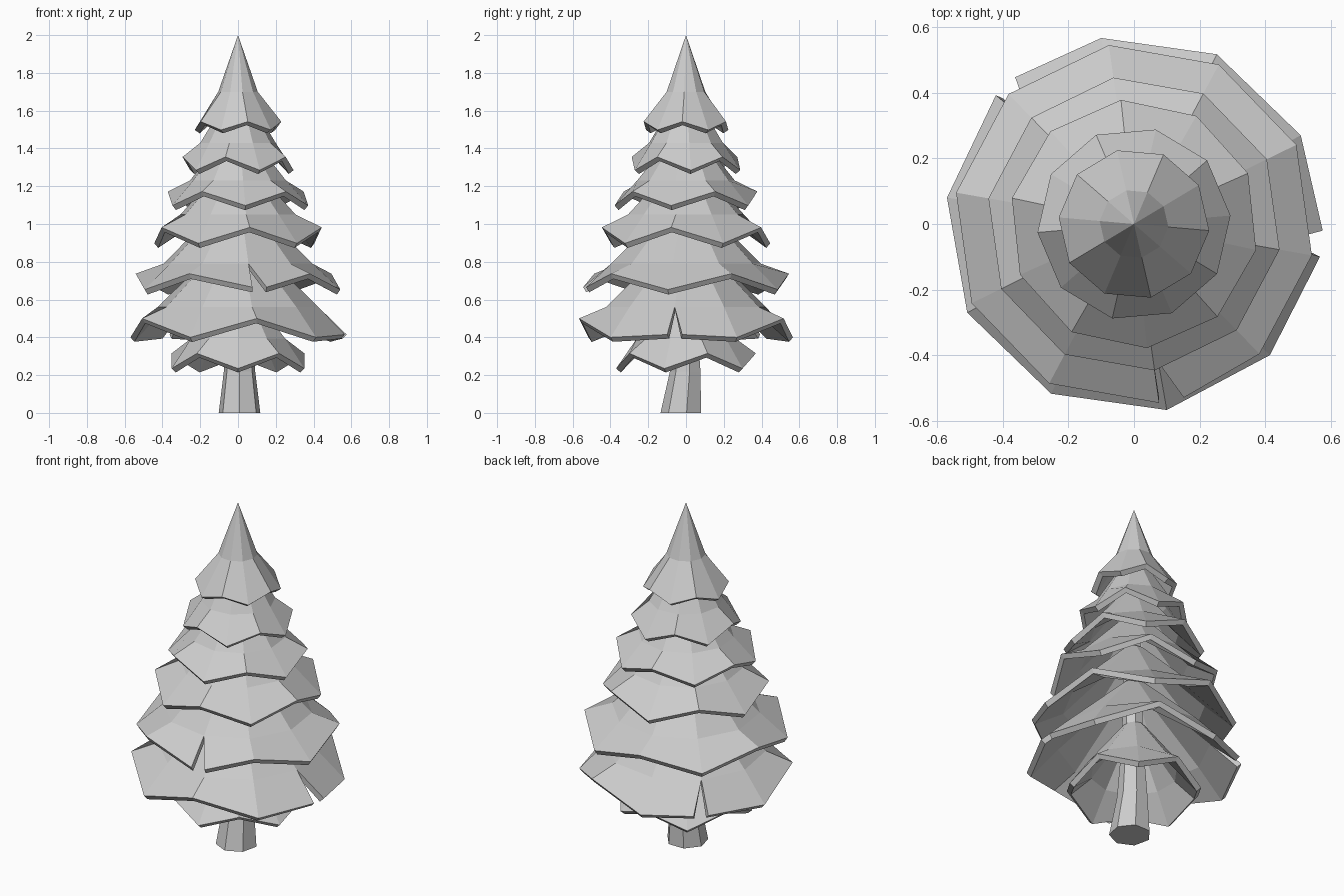
import bpy, bmesh
from math import radians, cos, sin

if "Cube" in bpy.data.objects:
    bpy.data.objects.remove(bpy.data.objects["Cube"])

SIDES = 10
SLIT = radians(4)


def polar(r, a, z):
    return (r * cos(a), r * sin(a), z)


def finish(bm, name):
    bmesh.ops.recalc_face_normals(bm, faces=bm.faces)
    mesh = bpy.data.meshes.new(name)
    bm.to_mesh(mesh)
    bm.free()
    obj = bpy.data.objects.new(name, mesh)
    bpy.context.collection.objects.link(obj)
    return obj


def branch_tier(name, start, first_up, top, kink, rim, wave, slits=()):
    """Faceted skirt: steep cone, flared zigzag rim, optional V slits (side -> centre angle)."""
    slits = dict(slits)
    bm = bmesh.new()
    uppers, kinks, rims = [], [], []
    tip = bm.verts.new((0, 0, top[1])) if top[0] == 0 else None
    for i in range(SIDES):
        a = radians(start + 36 * i)
        up = (i % 2 == 0) == first_up
        z = rim[1] + (wave if up else -wave)
        uppers.append(tip or bm.verts.new(polar(top[0], a, top[1])))
        kinks.append(bm.verts.new(polar(kink[0], a, kink[1])))
        if i in slits:
            c = radians(slits[i])
            zs = rim[1] - wave * 0.7
            rims.append([bm.verts.new(polar(rim[0], c + s, zs)) for s in (-SLIT, SLIT)])
        else:
            v = bm.verts.new(polar(rim[0], a, z))
            rims.append([v, v])
    for i in range(SIDES):
        j = (i + 1) % SIDES
        if tip:
            bm.faces.new((tip, kinks[i], kinks[j]))
        else:
            bm.faces.new((uppers[i], kinks[i], kinks[j], uppers[j]))
        bm.faces.new((kinks[i], rims[i][1], rims[j][0], kinks[j]))
    obj = finish(bm, name)
    # Thickness grows inward, leaving the underside hollow
    mod = obj.modifiers.new("thickness", 'SOLIDIFY')
    mod.thickness = 0.032
    mod.offset = -1
    return obj


# Branch tiers: start angle, first vertex raised, upper ring, kink ring, rim (r, z), zigzag, slits
tiers = [
    (-5, True, (0, 2.0), (0.105, 1.70), (0.23, 1.52), 0.022, ()),
    (5, False, (0.06, 1.66), (0.20, 1.43), (0.295, 1.32), 0.035, ()),
    (-12, False, (0.06, 1.48), (0.26, 1.23), (0.38, 1.135), 0.037, ()),
    (-10, True, (0.06, 1.32), (0.31, 1.05), (0.45, 0.94), 0.042, ()),
    (-10, False, (0.06, 1.13), (0.40, 0.79), (0.55, 0.695), 0.042, ((8, -78),)),
    (-8, True, (0.06, 0.92), (0.43, 0.56), (0.575, 0.45), 0.05, ((0, -6), (4, 133))),
    (-18, False, (0.06, 0.66), (0.26, 0.395), (0.37, 0.275), 0.04, ()),
]
for n, spec in enumerate(tiers, 1):
    branch_tier(f"branch_tier_{n}", *spec)

# Tapered trunk, flared at the ground and running up inside the tiers
bm = bmesh.new()
rings = []
for r, z, oy in ((0.113, 0, -0.022), (0.085, 0.22, 0), (0.06, 0.55, 0), (0.04, 1.4, 0)):
    rings.append([bm.verts.new((0.008 + r * cos(radians(-90 + 360 / 7 * k)),
                                oy + r * sin(radians(-90 + 360 / 7 * k)), z))
                  for k in range(7)])
for lo, hi in zip(rings, rings[1:]):
    for k in range(7):
        m = (k + 1) % 7
        bm.faces.new((lo[k], lo[m], hi[m], hi[k]))
bm.faces.new(rings[0][::-1])
bm.faces.new(rings[-1])
finish(bm, "trunk")
